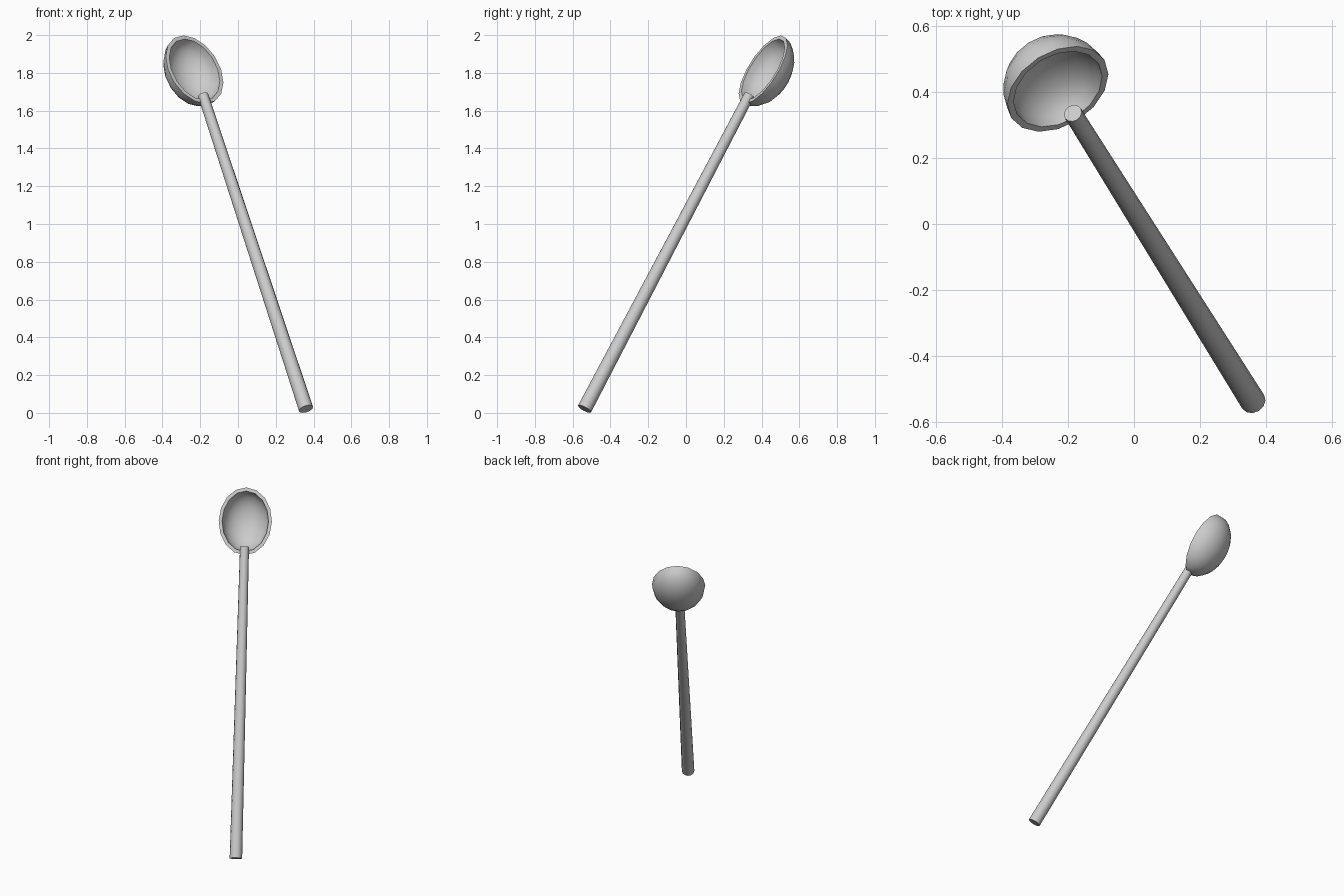
import bpy, bmesh, math
from mathutils import Vector, Matrix

if "Cube" in bpy.data.objects:
    bpy.data.objects.remove(bpy.data.objects["Cube"])

BASE = Vector((0.36, -0.537, 0.021))      # centre of handle's lower end
TIP = Vector((-0.185, 0.335, 1.682))      # centre of handle's upper end
RIM = Vector((-0.230, 0.408, 1.818))      # centre of bowl rim

# Spoon frame: side, along the handle, out of the bowl opening
along = (TIP - BASE).normalized()
side = along.cross(Vector((0, 0, 1))).normalized()
normal = side.cross(along)
frame = Matrix((side, along, normal)).transposed()


def finish(bm, name, origin, angle):
    bmesh.ops.recalc_face_normals(bm, faces=bm.faces)
    bm.transform(Matrix.Translation(origin) @ frame.to_4x4())
    mesh = bpy.data.meshes.new(name)
    bm.to_mesh(mesh)
    bm.free()
    ob = bpy.data.objects.new(name, mesh)
    bpy.context.collection.objects.link(ob)
    bpy.ops.object.select_all(action='DESELECT')
    ob.select_set(True)
    bpy.context.view_layer.objects.active = ob
    bpy.ops.object.shade_smooth_by_angle(angle=math.radians(angle))


# Tapered handle
length = (TIP - BASE).length
bm = bmesh.new()
bmesh.ops.create_cone(bm, cap_ends=True, segments=12, radius1=0.039,
                      radius2=0.028, depth=length)
bm.transform(Matrix.Rotation(-math.pi / 2, 4, 'X'))
finish(bm, "handle", (BASE + TIP) / 2, 40)

# Hollow oval bowl: outer shell, lip, inner shell
SEGS, STEPS = 16, 6


def shell(bm, a, b, depth):
    rings = []
    for i in range(STEPS):
        t = i / STEPS * math.pi / 2
        rings.append([bm.verts.new((b * math.cos(t) * math.cos(u),
                                    a * math.cos(t) * math.sin(u),
                                    -depth * math.sin(t)))
                      for u in (2 * math.pi * k / SEGS for k in range(SEGS))])
    pole = bm.verts.new((0, 0, -depth))
    for lo, hi in zip(rings, rings[1:]):
        bridge(bm, lo, hi)
    for k in range(SEGS):
        bm.faces.new((rings[-1][k], rings[-1][(k + 1) % SEGS], pole))
    return rings[0]


def bridge(bm, r1, r2):
    for k in range(SEGS):
        j = (k + 1) % SEGS
        bm.faces.new((r1[k], r1[j], r2[j], r2[k]))


bm = bmesh.new()
outer = shell(bm, 0.212, 0.166, 0.145)
inner = shell(bm, 0.190, 0.145, 0.125)
bridge(bm, outer, inner)
finish(bm, "bowl", RIM, 45)
